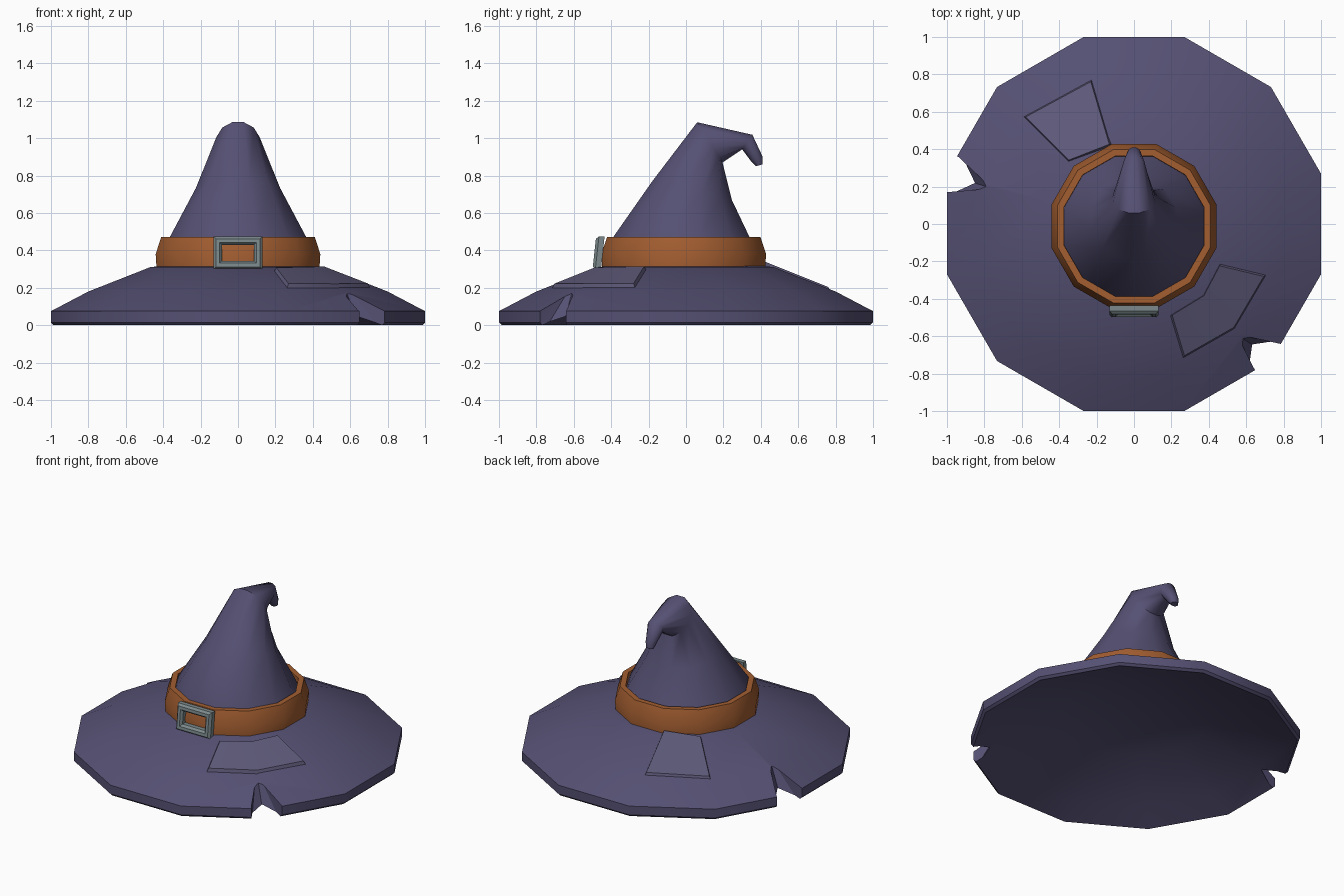
import bpy, bmesh, math
from mathutils import Vector

if "Cube" in bpy.data.objects:
    bpy.data.objects.remove(bpy.data.objects["Cube"])

SIDES = 12
UNIT = [(math.cos(a) / math.cos(math.pi / SIDES), math.sin(a) / math.cos(math.pi / SIDES))
        for a in (math.radians(15 + 30 * k) for k in range(SIDES))]


def material(name, rgb):
    m = bpy.data.materials.new(name)
    m.diffuse_color = (*rgb, 1)
    m.use_nodes = True
    m.node_tree.nodes["Principled BSDF"].inputs["Base Color"].default_value = m.diffuse_color
    return m


cloth = material("purple_cloth", (0.09, 0.08, 0.17))
leather = material("orange_leather", (0.36, 0.11, 0.03))
metal = material("grey_metal", (0.2, 0.25, 0.26))
light_cloth = material("light_cloth", (0.11, 0.10, 0.19))


def finish(bm, name, mat=None):
    bmesh.ops.recalc_face_normals(bm, faces=bm.faces[:])
    me = bpy.data.meshes.new(name)
    bm.to_mesh(me)
    bm.free()
    ob = bpy.data.objects.new(name, me)
    bpy.context.collection.objects.link(ob)
    if mat:
        me.materials.append(mat)
    return ob


def smooth(ob, angle):
    bpy.ops.object.select_all(action='DESELECT')
    ob.select_set(True)
    bpy.context.view_layer.objects.active = ob
    bpy.ops.object.shade_smooth_by_angle(angle=math.radians(angle))


def loft(rings, closed=False, caps=True):
    """Bridge equal rings of points; returns the bmesh and its vertex rings."""
    bm = bmesh.new()
    vs = [[bm.verts.new(p) for p in r] for r in rings]
    n = len(vs[0])
    pairs = list(zip(vs, vs[1:])) + ([(vs[-1], vs[0])] if closed else [])
    for a, b in pairs:
        for i in range(n):
            j = (i + 1) % n
            bm.faces.new((a[i], a[j], b[j], b[i]))
    if caps and not closed:
        bm.faces.new(vs[0])
        bm.faces.new(vs[-1])
    return bm, vs


def gon(r, z, cy=0.0):
    return [(x * r, y * r + cy, z) for x, y in UNIT]


# Brim: twelve-sided shell, hollow below
brim_profile = [(0.12, 0.25), (0.45, 0.21), (0.83, 0.065), (0.985, 0.0), (1.0, 0.015),
                (1.0, 0.075), (0.8, 0.18), (0.47, 0.31), (0.3, 0.33)]
brim = finish(loft([gon(r, z) for r, z in brim_profile])[0], "brim", cloth)


# Torn notches in the brim edge
def notch(a, b, apex_top, apex_low):
    bm = bmesh.new()
    for z, apex in ((-0.05, apex_low), (0.25, apex_top)):
        for s, p in ((1, a), (1, b), (1.25, a), (1.25, b), (1, apex)):
            bm.verts.new((p[0] * s, p[1] * s, z))
    bmesh.ops.convex_hull(bm, input=bm.verts[:])
    cutter = finish(bm, "notch_cutter")
    cutter.hide_render = True
    mod = brim.modifiers.new("notch", 'BOOLEAN')
    mod.operation = 'DIFFERENCE'
    mod.solver = 'EXACT'
    mod.object = cutter
    bpy.context.view_layer.objects.active = brim
    bpy.ops.object.modifier_apply(modifier=mod.name)
    bpy.data.objects.remove(cutter)


notch((0.78, -0.64), (0.64, -0.77), (0.55, -0.59), (0.67, -0.67))
notch((-0.94, 0.36), (-1.0, 0.17), (-0.76, 0.19), (-0.90, 0.235))
smooth(brim, 32)

# Crown: rings given by front point, back point (y, z) and half width
crown_path = [((-0.42, 0.30), (0.41, 0.30), 0.42),
              ((-0.39, 0.47), (0.34, 0.47), 0.365),
              ((-0.18, 0.77), (0.245, 0.67), 0.225),
              ((0.06, 1.085), (0.195, 0.87), 0.115),
              ((0.355, 1.018), (0.30, 0.94), 0.055),
              ((0.41, 0.90), (0.345, 0.88), 0.035),
              ((0.41, 0.86), (0.375, 0.85), 0.025)]
rings = []
for (fy, fz), (by, bz), w in crown_path:
    rings.append([(x * w, (fy + by) / 2 + y * (by - fy) / 2, (fz + bz) / 2 + y * (bz - fz) / 2)
                  for x, y in UNIT])
smooth(finish(loft(rings)[0], "crown", cloth), 50)

# Hat band
band_profile = [(0.37, 0.30), (0.435, 0.30), (0.44, 0.38), (0.41, 0.472), (0.375, 0.472)]
band = finish(loft([gon(r, z, -0.012) for r, z in band_profile], closed=True)[0], "hat_band", leather)
smooth(band, 32)


# Buckle: bevelled rectangular frame leaning with the band
def rect(w, h, y):
    return [(sx * w, y + 0.11 * sz * h, 0.387 + sz * h)
            for sx, sz in ((-1, -1), (1, -1), (1, 1), (-1, 1))]


frame = [rect(0.13, 0.087, -0.445), rect(0.13, 0.087, -0.475), rect(0.117, 0.075, -0.49),
         rect(0.098, 0.055, -0.49), rect(0.085, 0.043, -0.475), rect(0.085, 0.043, -0.445)]
finish(loft(frame, closed=True)[0], "buckle", metal)


# Patches lying on the brim
def brim_height(x, y):
    d = max(x * math.cos(math.radians(30 * k)) + y * math.sin(math.radians(30 * k))
            for k in range(SIDES))
    return 0.31 - (d - 0.47) * 0.13 / 0.33


def patch(name, inner, outer, lift, mat):
    loop = [Vector(p) for p in inner + outer[::-1]]
    n = len(loop)
    mid = sum(loop, Vector((0, 0))) / n
    top = [mid + (p - mid) * 0.94 for p in loop]
    low = [(p.x, p.y, brim_height(*p) - 0.01) for p in loop]
    high = [(p.x, p.y, brim_height(*p) + lift) for p in top]
    bm, (lo, hi) = loft([low, high], caps=False)
    for r in (lo, hi):
        for i in range(n // 2 - 1):
            bm.faces.new((r[i], r[i + 1], r[n - 2 - i], r[n - 1 - i]))
    smooth(finish(bm, name, mat), 30)


patch("front_patch", [(0.46, -0.21), (0.37, -0.38), (0.19, -0.49)],
      [(0.71, -0.27), (0.54, -0.56), (0.26, -0.72)], 0.02, light_cloth)
patch("back_patch", [(-0.12, 0.42), (-0.35, 0.33)],
      [(-0.225, 0.775), (-0.595, 0.575)], 0.014, light_cloth)
